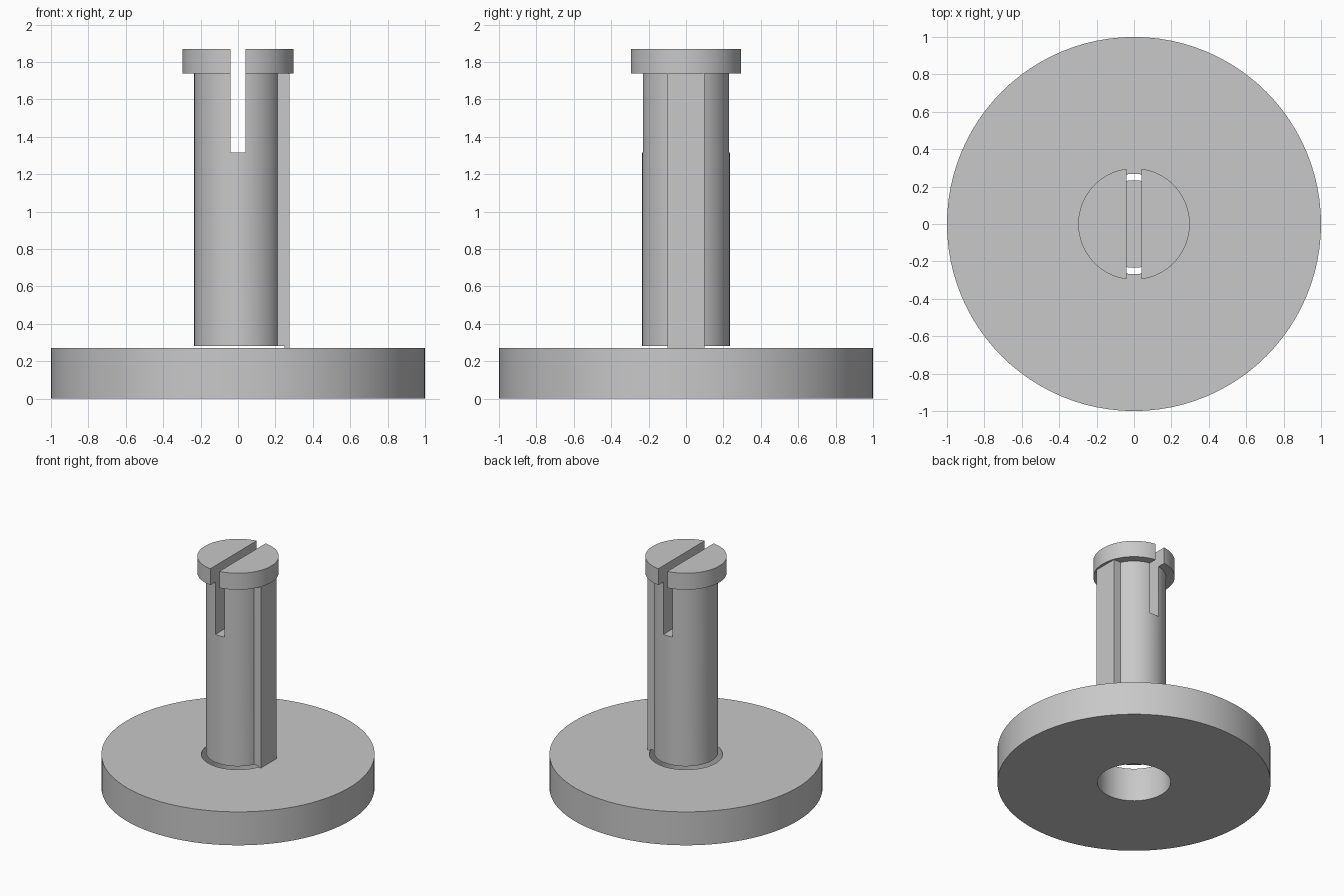
import bpy, bmesh, math

default = bpy.data.objects.get("Cube")
if default:
    bpy.data.objects.remove(default, do_unlink=True)

grey = bpy.data.materials.new("light_grey")
grey.use_nodes = True
colour = (0.58, 0.58, 0.58, 1)
grey.diffuse_color = colour
grey.node_tree.nodes["Principled BSDF"].inputs["Base Color"].default_value = colour

SEGMENTS = 96
DISC_TOP, HOLE_R = 0.27, 0.268
SHAFT_R, HEAD_R = 0.234, 0.298
HEAD_BOTTOM, HEAD_TOP = 1.737, 1.87


def add_object(name, bm):
    bmesh.ops.recalc_face_normals(bm, faces=bm.faces)
    mesh = bpy.data.meshes.new(name)
    bm.to_mesh(mesh)
    bm.free()
    obj = bpy.data.objects.new(name, mesh)
    bpy.context.collection.objects.link(obj)
    return obj


def lathe(name, profile):
    """Spin a closed (radius, height) outline around the z axis."""
    bm = bmesh.new()
    verts = [bm.verts.new((r, 0, z)) for r, z in profile]
    edges = [bm.edges.new((verts[i - 1], verts[i])) for i in range(len(verts))]
    bmesh.ops.spin(bm, geom=verts + edges, cent=(0, 0, 0), axis=(0, 0, 1),
                   angle=math.tau, steps=SEGMENTS, use_duplicate=False)
    bmesh.ops.remove_doubles(bm, verts=bm.verts, dist=1e-5)
    # Drop the axis edge left by profiles that start and end on the axis
    loose = [e for e in bm.edges if not e.link_faces]
    bmesh.ops.delete(bm, geom=loose, context='EDGES')
    return add_object(name, bm)


def box(name, low, high):
    bm = bmesh.new()
    bmesh.ops.create_cube(bm, size=1)
    for v in bm.verts:
        v.co = [h if c > 0 else l for c, l, h in zip(v.co, low, high)]
    return add_object(name, bm)


def combine(target, tool, operation):
    """Apply a boolean and remove the tool."""
    tool.hide_render = True
    mod = target.modifiers.new(operation.lower(), 'BOOLEAN')
    mod.operation, mod.object, mod.solver = operation, tool, 'EXACT'
    bpy.context.view_layer.objects.active = target
    bpy.ops.object.modifier_apply(modifier=mod.name)
    bpy.data.objects.remove(tool, do_unlink=True)


# Round base with a through hole
base = lathe("base_disc", [(HOLE_R, 0), (1, 0), (1, DISC_TOP), (HOLE_R, DISC_TOP)])

# Shaft with its wider head
post = lathe("slotted_post", [(0, DISC_TOP), (SHAFT_R, DISC_TOP), (SHAFT_R, HEAD_BOTTOM),
                              (HEAD_R, HEAD_BOTTOM), (HEAD_R, HEAD_TOP), (0, HEAD_TOP)])

# Flat key rib along the left side of the shaft
combine(post, box("key_rib", (0.1, -0.1, DISC_TOP), (0.275, 0.1, 1.78)), 'UNION')

# Clearance under the shaft, leaving the outer lip of the rib on the base
combine(post, lathe("clearance", [(0, 0.2), (HOLE_R, 0.2), (HOLE_R, 0.281), (0, 0.281)]),
        'DIFFERENCE')

# Slot through the head and upper shaft
combine(post, box("slot", (-0.04, -0.5, 1.315), (0.04, 0.5, 2)), 'DIFFERENCE')

# Colour and shading
for obj in (base, post):
    obj.data.materials.clear()
    obj.data.materials.append(grey)
    bpy.ops.object.select_all(action='DESELECT')
    obj.select_set(True)
    bpy.context.view_layer.objects.active = obj
    bpy.ops.object.shade_smooth_by_angle(angle=math.radians(30))
